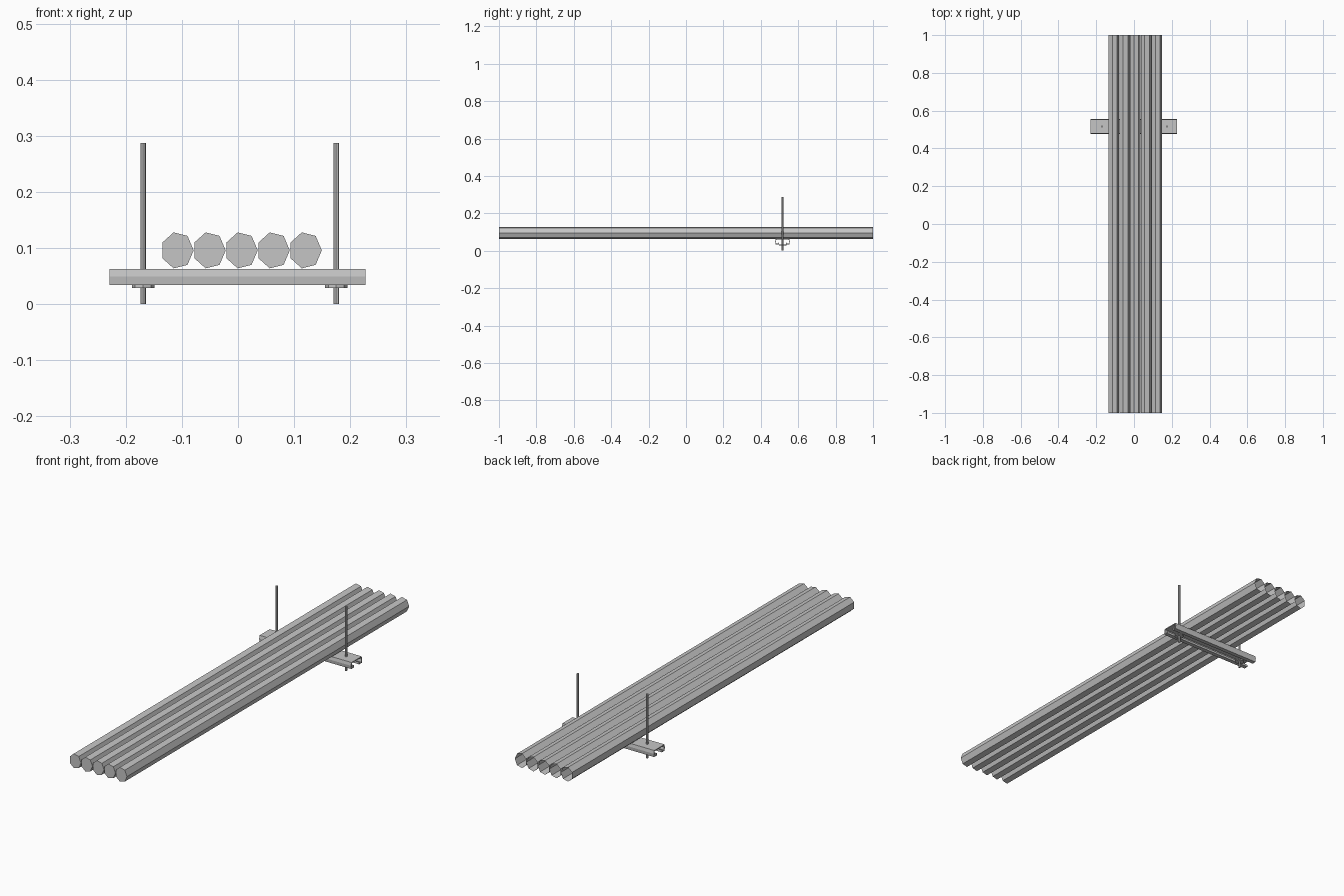
import bpy
import bmesh
import math
from mathutils import Vector

old = bpy.data.objects.get("Cube")
if old:
    bpy.data.objects.remove(old, do_unlink=True)

GREY = (0.56, 0.56, 0.56, 1.0)
metal = bpy.data.materials.new("grey metal")
metal.use_nodes = True
metal.diffuse_color = GREY
metal.node_tree.nodes["Principled BSDF"].inputs["Base Color"].default_value = GREY


def prism(name, outline, sweep, open_end=False):
    """Extrude a closed outline along sweep, optionally leaving the far end open."""
    bm = bmesh.new()
    start = bm.faces.new([bm.verts.new(p) for p in outline])
    # Extruding a copy keeps the starting cap
    made = bmesh.ops.extrude_face_region(bm, geom=[start], use_keep_orig=True)["geom"]
    bmesh.ops.translate(bm, vec=sweep, verts=[v for v in made if isinstance(v, bmesh.types.BMVert)])
    bmesh.ops.recalc_face_normals(bm, faces=bm.faces)
    if open_end:
        cap = [f for f in made if isinstance(f, bmesh.types.BMFace)]
        bmesh.ops.delete(bm, geom=cap, context='FACES_ONLY')
    mesh = bpy.data.meshes.new(name)
    bm.to_mesh(mesh)
    bm.free()
    mesh.materials.append(metal)
    obj = bpy.data.objects.new(name, mesh)
    bpy.context.collection.objects.link(obj)
    return obj


def ring(sides, ru, rv):
    steps = [2 * math.pi * i / sides for i in range(sides)]
    return [(ru * math.cos(a), rv * math.sin(a)) for a in steps]


# Row of seven-sided pipes, capped at the front and open at the back
for i in range(5):
    cx = 0.006 + (i - 2) * 0.0571
    outline = [(cx + u, -1, 0.096 + v) for u, v in ring(7, 0.0292, 0.0329)]
    prism(f"pipe_{i + 1}", outline, Vector((0, 2, 0)), open_end=True)

# Support channel: folded sheet, open underneath, with inturned lips
MID_Y = 0.516
outer = [(0.036, 0.063), (0.039, 0.049), (0.037, 0.034), (0.018, 0.034), (0.018, 0.044)]
inner = [(0.022, 0.044), (0.022, 0.038), (0.033, 0.038), (0.035, 0.049), (0.033, 0.059)]
half = outer + inner
profile = half + [(-y, z) for y, z in reversed(half)]
prism("support_channel", [(-0.229, MID_Y + y, z) for y, z in profile], Vector((0.456, 0, 0)))

# Threaded hanger rods with a washer below the channel
for side, x in (("right", -0.169), ("left", 0.175)):
    rod = [(x + u, MID_Y + v, 0) for u, v in ring(8, 0.0052, 0.0052)]
    prism(f"{side}_rod", rod, Vector((0, 0, 0.287)))
    washer = [(x + u, MID_Y + v, 0.029) for u, v in ring(8, 0.02, 0.02)]
    prism(f"{side}_washer", washer, Vector((0, 0, 0.005)))
